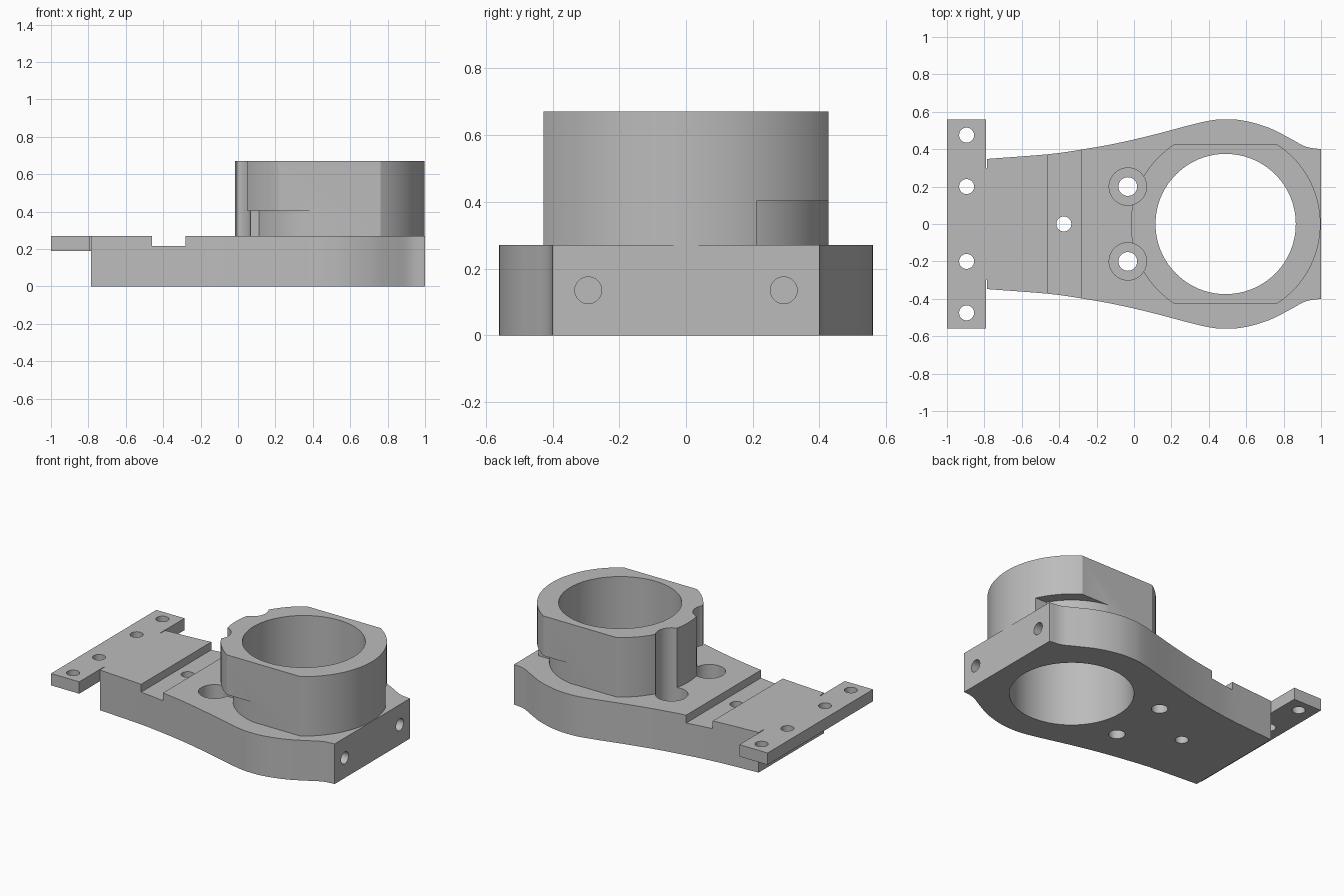
import bpy, bmesh, math
from mathutils import Vector

cube = bpy.data.objects.get("Cube")
if cube:
    bpy.data.objects.remove(cube, do_unlink=True)

grey = bpy.data.materials.new("machined grey")
grey.use_nodes = True
grey.diffuse_color = (0.5, 0.5, 0.5, 1)
grey.node_tree.nodes["Principled BSDF"].inputs["Base Color"].default_value = grey.diffuse_color

HUB = 0.49       # x of the main bore axis
TOP = 0.27       # top of the base plate
RIM = 0.67       # top of the collar


def prism(name, outline, z0, z1):
    """Extrude a flat outline from z0 to z1."""
    bm = bmesh.new()
    face = bm.faces.new([bm.verts.new((x, y, z0)) for x, y in outline])
    new = bmesh.ops.extrude_face_region(bm, geom=[face])["geom"]
    bmesh.ops.translate(bm, vec=(0, 0, z1 - z0),
                        verts=[v for v in new if isinstance(v, bmesh.types.BMVert)])
    bmesh.ops.recalc_face_normals(bm, faces=bm.faces)
    mesh = bpy.data.meshes.new(name)
    bm.to_mesh(mesh)
    bm.free()
    obj = bpy.data.objects.new(name, mesh)
    bpy.context.collection.objects.link(obj)
    mesh.materials.append(grey)
    return obj


def box(name, x0, x1, y0, y1, z0, z1):
    return prism(name, [(x0, y0), (x1, y0), (x1, y1), (x0, y1)], z0, z1)


def cylinder(name, x, y, r, z0, z1, n=48):
    ring = [(x + r * math.cos(math.tau * i / n), y + r * math.sin(math.tau * i / n))
            for i in range(n)]
    return prism(name, ring, z0, z1)


def combine(obj, other, operation="DIFFERENCE"):
    """Apply a boolean and discard the helper."""
    other.hide_render = True
    mod = obj.modifiers.new("cut", "BOOLEAN")
    mod.operation, mod.object, mod.solver = operation, other, "EXACT"
    bpy.ops.object.select_all(action="DESELECT")
    bpy.context.view_layer.objects.active = obj
    obj.select_set(True)
    bpy.ops.object.modifier_apply(modifier=mod.name)
    bpy.data.objects.remove(other, do_unlink=True)


def spline(pts, steps=5):
    """Smooth curve through the points."""
    p = [Vector(q) for q in pts]
    p = [p[0] * 2 - p[1]] + p + [p[-1] * 2 - p[-2]]
    out = []
    for a, b, c, d in zip(p, p[1:], p[2:], p[3:]):
        for i in range(steps):
            t = i / steps
            out.append((b * 2 + (c - a) * t + (a * 2 - b * 5 + c * 4 - d) * t ** 2
                        + (b * 3 - a - c * 3 + d) * t ** 3) / 2)
    return [tuple(v) for v in out + [p[-2]]]


# Base plate: one curved edge, mirrored across the centre line
edge = spline([(1, 0.4), (0.92, 0.413), (0.83, 0.46), (0.725, 0.513), (0.6, 0.55),
               (HUB, 0.56), (0.37, 0.546), (0.1, 0.476), (-0.1, 0.43),
               (-0.28, 0.398), (-0.46, 0.373), (-0.785, 0.348)])
base = prism("base_plate", edge + [(x, -y) for x, y in reversed(edge)], 0, TOP)

# Thin crosswise mounting flange
combine(base, box("flange", -1, -0.79, -0.56, 0.56, 0.19, TOP), "UNION")
combine(base, box("flange_root", -0.8, -0.7, -0.3, 0.3, 0.19, TOP), "UNION")

# Cross groove, main bore and screw holes
combine(base, box("groove", -0.46, -0.28, -1, 1, 0.217, 1))
combine(base, cylinder("bore", HUB, 0, 0.375, -1, 1, 96))
combine(base, cylinder("groove_hole", -0.375, 0, 0.04, -1, 1))
for side in (-1, 1):
    for y in (0.2, 0.475):
        combine(base, cylinder("flange_hole", -0.895, side * y, 0.04, -1, 1))
    combine(base, cylinder("screw_hole", -0.033, side * 0.2, 0.05, -1, 1))
    combine(base, cylinder("counterbore", -0.033, side * 0.2, 0.1, 0.1, 1))
    drill = cylinder("end_hole", 0, 0, 0.04, -0.2, 0.2)
    drill.rotation_euler = (0, math.pi / 2, 0)
    drill.location = (1, side * 0.293, 0.135)
    bpy.context.view_layer.update()
    combine(base, drill)

# Collar: round ring with two flats
collar = cylinder("collar", HUB, 0, 0.507, TOP, RIM, 128)
for side in (-1, 1):
    y0, y1 = sorted((side * 0.427, side))
    combine(collar, box("flat", -1, 2, y0, y1, 0, 1))

# Two opposed undercuts, each leaving a round inner wall
for side in (-1, 1):
    (x0, x1), (y0, y1) = sorted((HUB, HUB + side)), sorted((side * 0.212, side))
    undercut = box("undercut", x0, x1, y0, y1, 0.2, 0.402)
    combine(undercut, cylinder("inner_wall", HUB, 0, 0.433, 0, 1, 128))
    combine(collar, undercut)

# Screw clearance and bore through the collar
for side in (-1, 1):
    combine(collar, cylinder("clearance", -0.033, side * 0.2, 0.1, 0, 1))
combine(collar, cylinder("collar_bore", HUB, 0, 0.375, 0, 1, 96))

for obj in (base, collar):
    bpy.ops.object.select_all(action="DESELECT")
    bpy.context.view_layer.objects.active = obj
    obj.select_set(True)
    bpy.ops.object.shade_smooth_by_angle(angle=math.radians(30))
